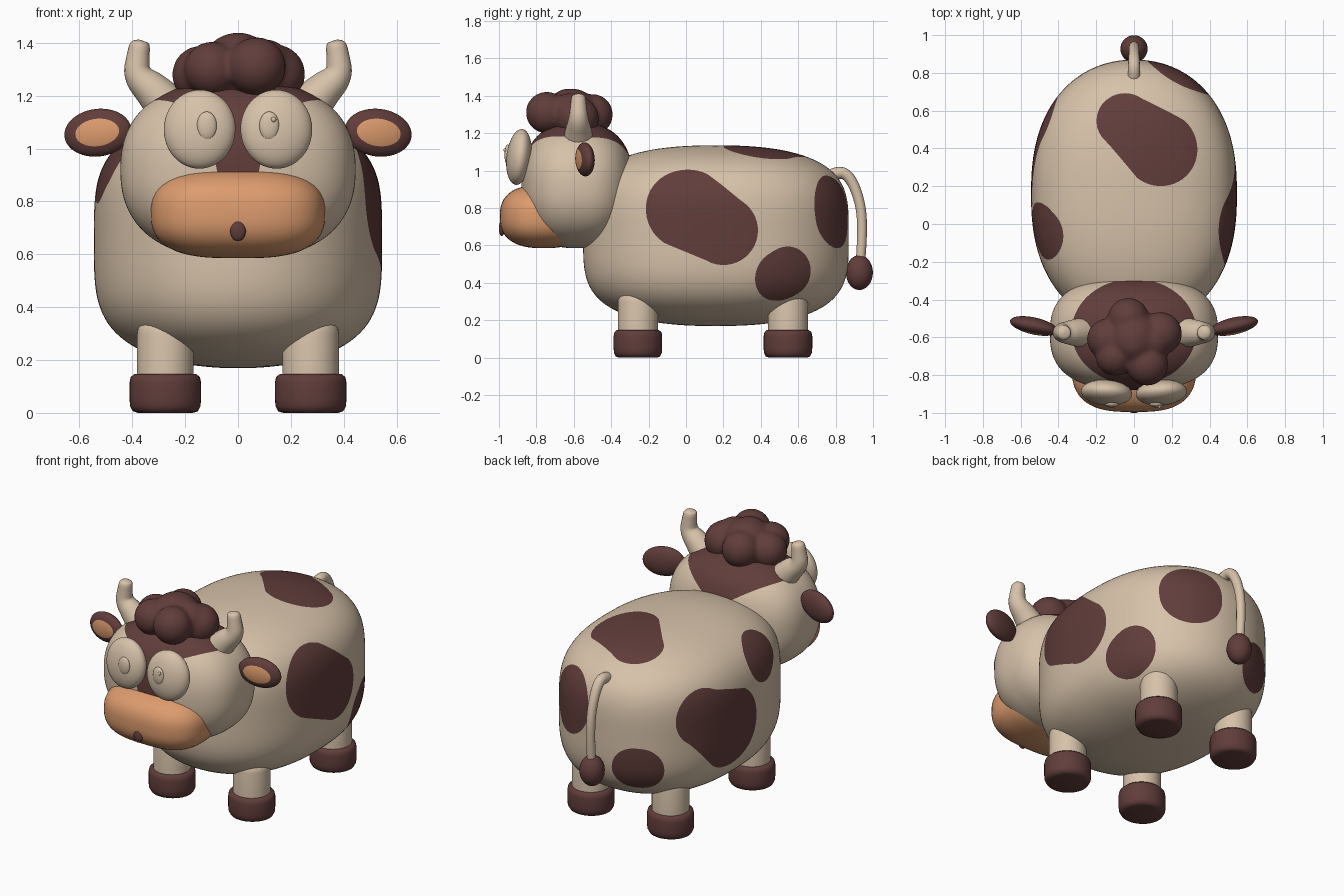
import bpy, bmesh, math
from mathutils import Vector

if "Cube" in bpy.data.objects:
    bpy.data.objects.remove(bpy.data.objects["Cube"])


def material(name, rgb):
    m = bpy.data.materials.new(name)
    m.diffuse_color = (*rgb, 1)
    m.use_nodes = True
    m.node_tree.nodes["Principled BSDF"].inputs["Base Color"].default_value = m.diffuse_color
    return m


CREAM = material("cream", (0.68, 0.54, 0.40))
BROWN = material("dark brown", (0.118, 0.047, 0.043))
ORANGE = material("muzzle orange", (0.72, 0.33, 0.155))


def finish(name, bm, mats, loc=(0, 0, 0), rot=(0, 0, 0)):
    bmesh.ops.recalc_face_normals(bm, faces=bm.faces[:])
    me = bpy.data.meshes.new(name)
    bm.to_mesh(me)
    bm.free()
    for m in mats:
        me.materials.append(m)
    for p in me.polygons:
        p.use_smooth = True
    ob = bpy.data.objects.new(name, me)
    ob.location, ob.rotation_euler = loc, rot
    bpy.context.collection.objects.link(ob)
    return ob


def paint(bm, field):
    """Cut the mesh along field = 0 and give the inside the second material."""
    val = {v: field(v.co) for v in bm.verts}
    new = set()
    for e in list(bm.edges):
        a, b = e.verts
        if val[a] * val[b] < 0:
            new.add(bmesh.utils.edge_split(e, a, val[a] / (val[a] - val[b]))[1])
    for f in list(bm.faces):
        cut = [v for v in f.verts if v in new]
        if len(cut) == 2:
            bmesh.utils.face_split(f, cut[0], cut[1])
    for f in bm.faces:
        old = [val[v] for v in f.verts if v not in new]
        inside = sum(old) < 0 if old else field(f.calc_center_median()) < 0
        f.material_index = int(inside)


def blob(name, loc, radii, mats, power=(2, 2, 2), field=None, rot=(0, 0, 0), seg=48):
    """Superellipsoid; field works in unrotated world coordinates."""
    bm = bmesh.new()
    bmesh.ops.create_uvsphere(bm, u_segments=seg, v_segments=seg // 2, radius=1)
    for v in bm.verts:
        d = v.co.copy()
        lo, hi = 0.5, 2.0
        for _ in range(26):
            s = (lo + hi) / 2
            if sum(abs(s * c) ** p for c, p in zip(d, power)) < 1:
                lo = s
            else:
                hi = s
        v.co = Vector(c * lo * r for c, r in zip(d, radii))
    if field:
        origin = Vector(loc)
        paint(bm, lambda co: field(co + origin))
    return finish(name, bm, mats, loc, rot)


def capsule(p, a, ra, b, rb):
    a, b = Vector(a), Vector(b)
    d = b - a
    t = max(0, min(1, (p - a).dot(d) / max(d.length_squared, 1e-9)))
    return (p - a - d * t).length - (ra + (rb - ra) * t)


def lathe(name, profile, loc, mat, seg=40):
    bm = bmesh.new()
    vs = [bm.verts.new((r, 0, z)) for r, z in profile]
    es = [bm.edges.new(p) for p in zip(vs, vs[1:])]
    bmesh.ops.spin(bm, geom=vs + es, cent=(0, 0, 0), axis=(0, 0, 1),
                   angle=math.tau, steps=seg, use_duplicate=False)
    bmesh.ops.remove_doubles(bm, verts=bm.verts[:], dist=1e-4)
    return finish(name, bm, [mat], loc)


def tube(name, points, mat):
    """Tapered tube through (x, y, z, radius) points."""
    cu = bpy.data.curves.new(name, 'CURVE')
    cu.dimensions = '3D'
    cu.bevel_depth, cu.bevel_resolution = 1, 6
    cu.use_fill_caps = True
    sp = cu.splines.new('NURBS')
    sp.points.add(len(points) - 1)
    for pt, (x, y, z, r) in zip(sp.points, points):
        pt.co, pt.radius = (x, y, z, 1), r
    sp.order_u, sp.use_endpoint_u, sp.resolution_u = 3, True, 8
    cu.materials.append(mat)
    ob = bpy.data.objects.new(name, cu)
    bpy.context.collection.objects.link(ob)
    bpy.ops.object.select_all(action='DESELECT')
    ob.select_set(True)
    bpy.context.view_layer.objects.active = ob
    bpy.ops.object.convert(target='MESH')
    bpy.ops.object.shade_smooth()


# Body with hide spots: start, radius, end, radius
SPOTS = [
    ((0.53, 0.0, 0.80), 0.22, (0.54, 0.20, 0.68), 0.185),     # right flank
    ((0.48, 0.51, 0.43), 0.145, (0.47, 0.54, 0.45), 0.145),   # right thigh
    ((0.25, 0.805, 0.80), 0.185, (0.25, 0.81, 0.77), 0.185),  # right rump
    ((-0.05, 0.55, 1.10), 0.15, (0.14, 0.40, 1.11), 0.20),    # back
    ((-0.53, 0.32, 0.63), 0.24, (-0.47, 0.52, 0.76), 0.17),   # left flank
    ((-0.47, -0.05, 0.95), 0.14, (-0.475, -0.02, 0.92), 0.14),  # left shoulder
    ((-0.22, 0.815, 0.47), 0.14, (-0.24, 0.80, 0.47), 0.14),  # left rump
]
blob("body", (0, 0.16, 0.652), (0.545, 0.71, 0.483), [CREAM, BROWN], (2.1, 2.4, 3.8),
     lambda p: min(capsule(p, *s) for s in SPOTS), seg=160)


# Head with a dark crown and a stripe running down between the eyes
def crown(p):
    cap = math.hypot(p.x / 0.33, (p.y + 0.57) / 0.28) - 1 if p.z > 0.93 else 1
    return min(cap * 0.3, capsule(p, (0, -0.78, 1.2), 0.16, (0, -0.88, 0.9), 0.075))


blob("head", (0, -0.58, 0.92), (0.445, 0.30, 0.335), [CREAM, BROWN],
     (2.6, 2.6, 2.3), crown, seg=128)

# Muzzle and mouth
blob("muzzle", (0, -0.76, 0.755), (0.33, 0.235, 0.17), [ORANGE], (3, 2.5, 2.6), seg=72)
blob("mouth", (0, -0.985, 0.69), (0.03, 0.016, 0.04), [BROWN], seg=24)

# Paired face parts
for side, s in (("left", -1), ("right", 1)):
    blob(side + "_eye", (s * 0.145, -0.893, 1.073), (0.136, 0.066, 0.15), [CREAM],
         rot=(-0.12, 0, s * 0.08))
    blob(side + "_pupil", (s * 0.118, -0.953, 1.085), (0.038, 0.018, 0.055), [CREAM], seg=24)

    # Ear with a coloured inner oval on the front face
    def inner_ear(p, s=s):
        oval = math.hypot((p.x - s * 0.525) / 0.085, (p.z - 1.06) / 0.052) - 1
        return max(oval, (p.y + 0.54) * 20)
    blob(side + "_ear", (s * 0.53, -0.54, 1.06), (0.13, 0.045, 0.09), [BROWN, ORANGE],
         field=inner_ear, rot=(0, s * 0.12, s * 0.22), seg=64)

    # Horn
    tube(side + "_horn", [(s * x, -0.575, z, r) for x, z, r in (
        (0.25, 1.14, 0.085), (0.31, 1.21, 0.074), (0.385, 1.275, 0.052),
        (0.378, 1.35, 0.043), (0.372, 1.39, 0.04), (0.371, 1.407, 0.03),
        (0.37, 1.411, 0.002))], CREAM)

    # Legs and hooves
    for end, y in (("front", -0.257), ("rear", 0.545)):
        lathe(f"{end}_{side}_leg", [(0.107, 0.10), (0.107, 0.30), (0.101, 0.33),
              (0.08, 0.353), (0.045, 0.364), (0, 0.367)], (s * 0.275, y, 0), CREAM)
        hoof = lathe(f"{end}_{side}_hoof", [(0, 0), (0.10, 0), (0.118, 0.006), (0.128, 0.025),
                     (0.13, 0.05), (0.13, 0.115), (0.126, 0.135), (0.113, 0.147), (0, 0.147)],
                     (s * 0.275, y, 0), BROWN)
        hoof.scale.x = 1.04
blob("eye_glint", (0.135, -0.968, 1.11), (0.01, 0.008, 0.01), [CREAM], seg=16)

# Curly hair: overlapping balls fused into one lumpy tuft
bm = bmesh.new()
for x, y, z, r in ((0, -0.61, 1.29, 0.15), (-0.14, -0.61, 1.28, 0.11), (0.14, -0.58, 1.28, 0.115),
                   (-0.03, -0.50, 1.30, 0.11), (0.07, -0.745, 1.31, 0.112),
                   (-0.10, -0.70, 1.30, 0.105), (0.0, -0.63, 1.335, 0.105),
                   (0.10, -0.62, 1.31, 0.105)):
    g = bmesh.ops.create_icosphere(bm, subdivisions=3, radius=r)
    bmesh.ops.translate(bm, verts=g["verts"], vec=(x, y, z))
hair = finish("hair_tuft", bm, [BROWN])
rm = hair.modifiers.new("fuse", 'REMESH')
rm.mode, rm.voxel_size, rm.use_smooth_shade = 'VOXEL', 0.013, True
sm = hair.modifiers.new("soften", 'SMOOTH')
sm.factor, sm.iterations = 0.5, 6

# Tail and its tassel
tube("tail", [(0, 0.74, 0.95, 0.034), (0, 0.79, 0.99, 0.033), (0, 0.87, 0.985, 0.03),
              (0, 0.935, 0.83, 0.027), (0, 0.945, 0.65, 0.026), (0, 0.93, 0.48, 0.025)], CREAM)
blob("tail_tassel", (0, 0.927, 0.455), (0.072, 0.072, 0.093), [BROWN])
